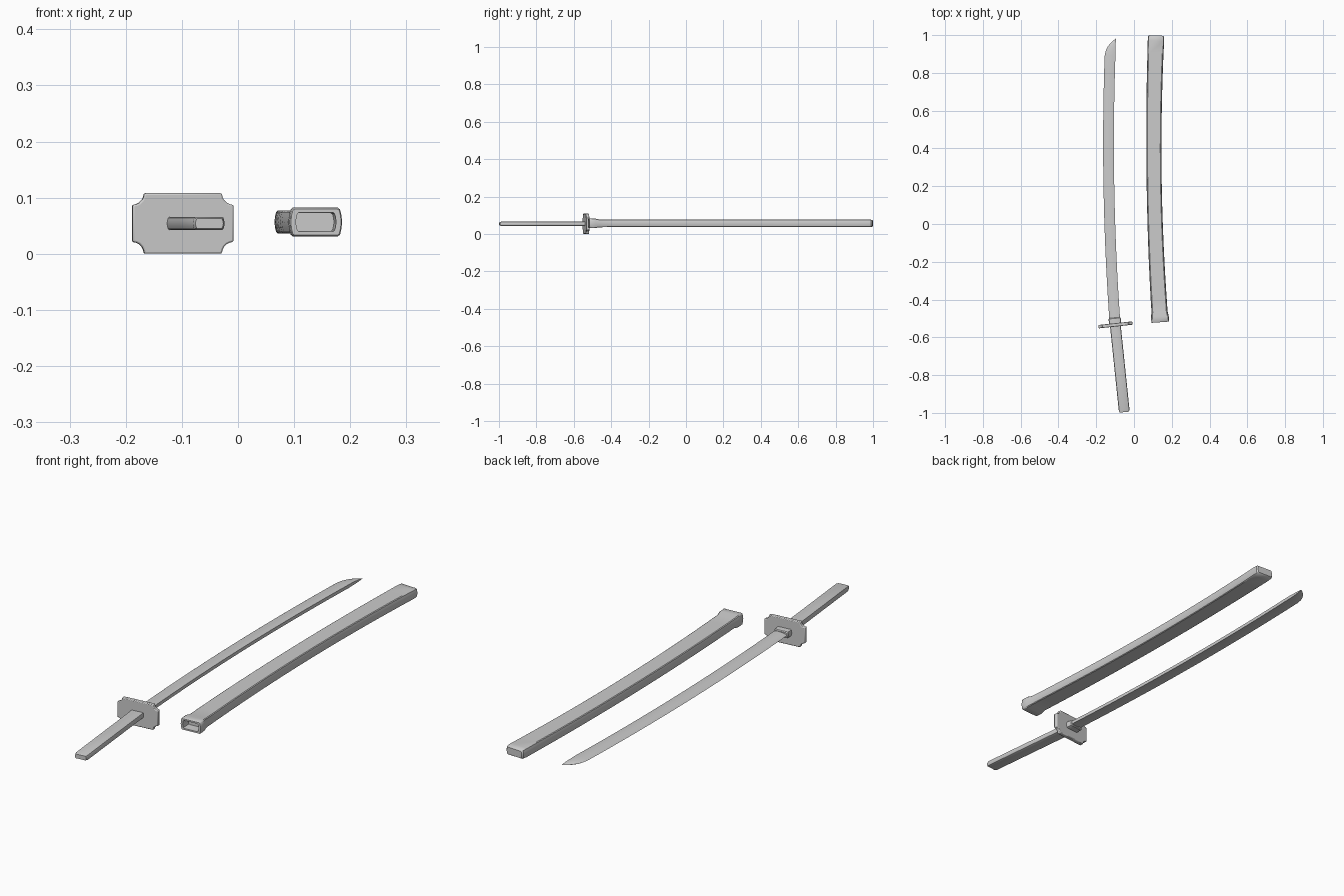
import bpy, bmesh, math
from mathutils import Vector

if "Cube" in bpy.data.objects:
    bpy.data.objects.remove(bpy.data.objects["Cube"])

Z = 0.054
BOX = [(1, 0), (0.97, 0.5), (0.92, 0.88), (0.84, 1), (-0.84, 1), (-0.92, 0.88), (-0.97, 0.5), (-1, 0)]
BOX += [(x, -z) for x, z in reversed(BOX[1:-1])]
BLADE = [(1, 0.75), (0.4, 1), (-0.3, 0.75), (-0.8, 0.35), (-1, 0),
         (-0.8, -0.35), (-0.3, -0.75), (0.4, -1), (1, -0.75)]


def arc(y):
    # shared curvature of blade and scabbard: centre x and slope
    return 0.112 - 0.0323 * y + 0.0378 * y * y, -0.0323 + 0.0756 * y


def finish(name, bm, angle=35):
    bmesh.ops.recalc_face_normals(bm, faces=bm.faces)
    me = bpy.data.meshes.new(name)
    bm.to_mesh(me)
    bm.free()
    ob = bpy.data.objects.new(name, me)
    bpy.context.collection.objects.link(ob)
    bpy.ops.object.select_all(action='DESELECT')
    ob.select_set(True)
    bpy.context.view_layer.objects.active = ob
    bpy.ops.object.shade_smooth_by_angle(angle=math.radians(angle))
    return ob


def loft(name, profile, stations, z=Z):
    # stations: x, y, slope, left offset, right offset, half height
    bm = bmesh.new()
    rings = []
    for x, y, s, l, r, h in stations:
        u = Vector((1, -s, 0)).normalized()
        rings.append([bm.verts.new(Vector((x, y, z + h * b)) + u * ((l + r) / 2 + a * (r - l) / 2))
                      for a, b in profile])
    n = len(profile)
    for p, q in zip(rings, rings[1:]):
        for i in range(n):
            bm.faces.new((p[i], p[(i + 1) % n], q[(i + 1) % n], q[i]))
    bm.faces.new(rings[0])
    bm.faces.new(rings[-1])
    return finish(name, bm)


def curved(y, half, h, dx=0.0):
    x, s = arc(y)
    return (x + dx, y, s, -half, half, h)


# scabbard: rounded far end, curved body, flared mouth, hollow opening
st = [curved(0.998, 0.037, 0.015), curved(0.992, 0.042, 0.019), curved(0.97, 0.0435, 0.0205)]
st += [curved(0.9 - 0.1 * i, 0.0425 - 0.0025 * math.sin(math.pi * i / 13), 0.0205) for i in range(14)]
st += [curved(-0.465, 0.0425, 0.021), curved(-0.488, 0.047, 0.0255), curved(-0.516, 0.047, 0.0255),
       curved(-0.52, 0.045, 0.0235), curved(-0.52, 0.036, 0.017), curved(-0.48, 0.035, 0.016)]
loft("scabbard", BOX, st, 0.0565)

# blade with curved point
st = [curved(-0.52 + 0.0705 * i, 0.0285, 0.0095, -0.24) for i in range(21)]
for y, l, h in [(0.915, -0.024, 0.009), (0.935, -0.016, 0.0075), (0.955, -0.003, 0.0055),
                (0.97, 0.011, 0.003), (0.982, 0.0265, 0.0005)]:
    x, s = arc(y)
    st.append((x - 0.24, y, s, l, 0.0275, h))
loft("blade", BLADE, st)

# collar at the blade base
loft("collar", BOX, [(-0.0995 - (y + 0.53) * 0.1, y, -0.1, -w, w, h) for y, w, h in
                     [(-0.535, 0.033, 0.015), (-0.5, 0.032, 0.014), (-0.496, 0.029, 0.011)]])

# grip, straight with softened butt
loft("grip", BOX, [(-0.0995 - (y + 0.53) * 0.104, y, -0.104, -w, w, h) for y, w, h in
                   [(-0.53, 0.0285, 0.0115), (-0.76, 0.0285, 0.0115), (-0.985, 0.0285, 0.0115),
                    (-0.996, 0.025, 0.009)]])

# guard plate with scooped corners
W, H, R = 0.0905, 0.054, 0.021
quarter = [(W - R * math.cos(t), H - R * math.sin(t))
           for t in (math.radians(90 - 18 * i) for i in range(6))]
outline = quarter + [(-x, z) for x, z in reversed(quarter)]
outline += [(-x, -z) for x, z in outline]
bm = bmesh.new()
face = bm.faces.new([bm.verts.new((x, -0.009, z)) for x, z in outline])
ext = bmesh.ops.extrude_face_region(bm, geom=[face])
bmesh.ops.translate(bm, vec=(0, 0.018, 0), verts=[v for v in ext["geom"] if isinstance(v, bmesh.types.BMVert)])
guard = finish("guard", bm)
guard.location = (-0.0985, -0.534, H)
guard.rotation_euler.z = 0.107
bev = guard.modifiers.new("edge", 'BEVEL')
bev.width = 0.003
bev.segments = 2
bev.angle_limit = math.radians(50)
